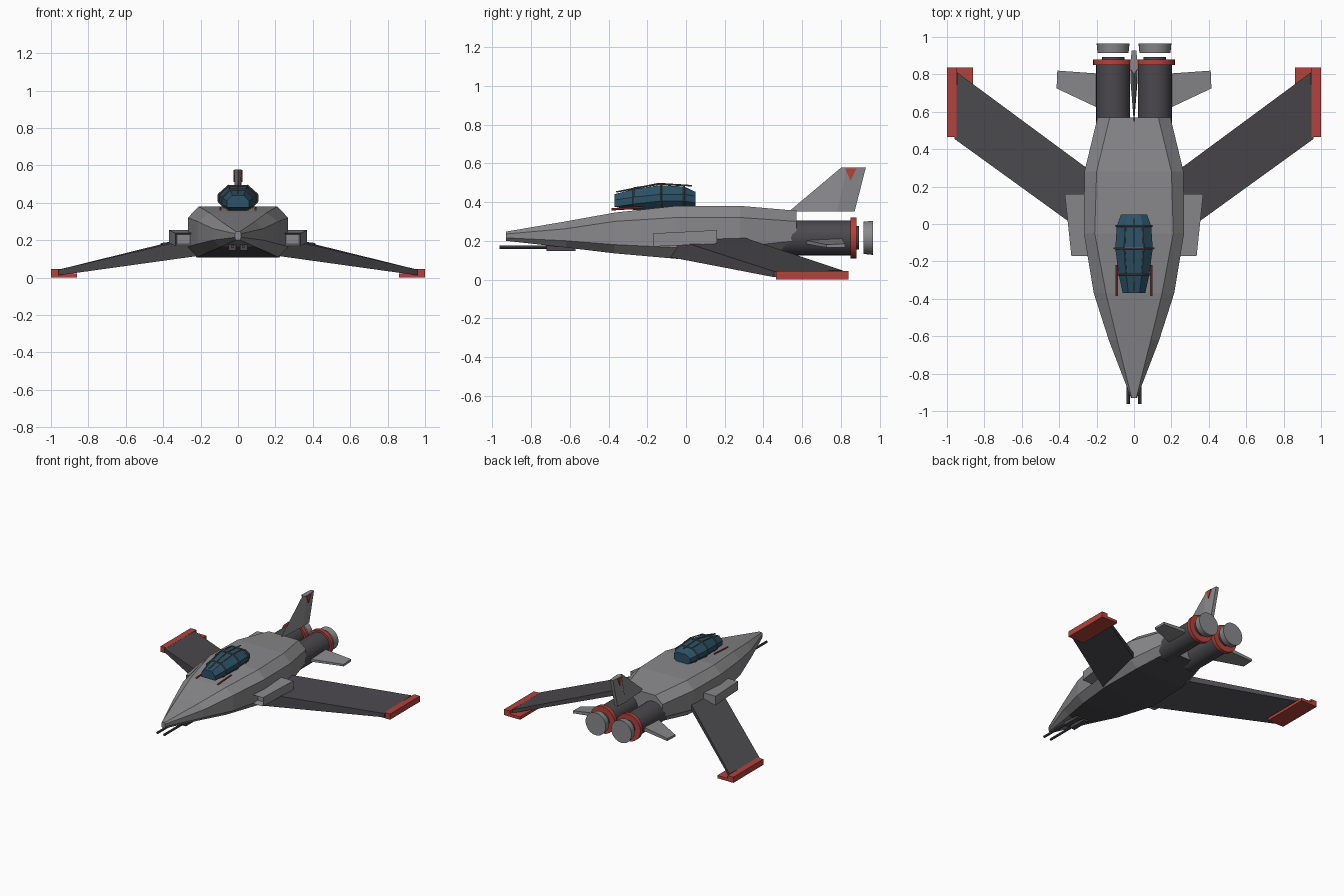
import bpy, bmesh
from mathutils import Matrix, Vector

cube = bpy.data.objects.get("Cube")
if cube:
    bpy.data.objects.remove(cube, do_unlink=True)


def material(name, rgb):
    m = bpy.data.materials.new(name)
    m.use_nodes = True
    m.diffuse_color = (*rgb, 1)
    m.node_tree.nodes["Principled BSDF"].inputs["Base Color"].default_value = (*rgb, 1)
    return m


GREY = material("hull grey", (0.25, 0.25, 0.26))
DARK = material("dark grey", (0.07, 0.066, 0.074))
RED = material("trim red", (0.45, 0.055, 0.045))
BLUE = material("canopy blue", (0.025, 0.085, 0.135))
FRAME = material("frame brown grey", (0.13, 0.115, 0.11))


def finish(name, bm, mats, mirror=False, smooth=False):
    bmesh.ops.recalc_face_normals(bm, faces=bm.faces)
    me = bpy.data.meshes.new(name)
    bm.to_mesh(me)
    bm.free()
    ob = bpy.data.objects.new(name, me)
    bpy.context.collection.objects.link(ob)
    for m in mats:
        me.materials.append(m)
    if mirror:
        ob.modifiers.new("mirror", "MIRROR").use_mirror_merge = False
    if smooth:
        bpy.ops.object.select_all(action="DESELECT")
        ob.select_set(True)
        bpy.context.view_layer.objects.active = ob
        bpy.ops.object.shade_smooth_by_angle()
    return ob


def loft(rings):
    """Skin closed rings of equal point count and cap both ends."""
    bm = bmesh.new()
    vs = [[bm.verts.new(p) for p in r] for r in rings]
    n = len(vs[0])
    for a, b in zip(vs, vs[1:]):
        for i in range(n):
            j = (i + 1) % n
            bm.faces.new((a[i], a[j], b[j], b[i]))
    bm.faces.new(vs[0])
    bm.faces.new(vs[-1])
    bm.normal_update()
    return bm


def box(name, x, y, z, mat, mirror=True):
    rings = [[(px, y[0], z[0]), (px, y[1], z[0]), (px, y[1], z[1]), (px, y[0], z[1])] for px in x]
    return finish(name, loft(rings), [mat], mirror)


def rod(name, points, radius, mat, mirror=False):
    """Round rods through a chain of points."""
    bm = bmesh.new()
    for p, q in zip(points, points[1:]):
        p, q = Vector(p), Vector(q)
        m = Matrix.Translation((p + q) / 2) @ (q - p).to_track_quat("Z", "Y").to_matrix().to_4x4()
        bmesh.ops.create_cone(bm, cap_ends=True, segments=8, radius1=radius, radius2=radius,
                              depth=(q - p).length, matrix=m)
    return finish(name, bm, [mat], mirror)


def drum(name, y0, y1, r0, r1, mat):
    """Cylinder along y on the engine axis."""
    bm = bmesh.new()
    m = Matrix.Translation((0.112, (y0 + y1) / 2, 0.215)) @ Matrix.Rotation(-1.5708, 4, "X")
    bmesh.ops.create_cone(bm, cap_ends=True, segments=32, radius1=r0, radius2=r1, depth=y1 - y0, matrix=m)
    return finish(name, bm, [mat], True, True)


def full_ring(y, half):
    """Mirror a half outline of (x, z), listed top to bottom, into a ring."""
    return [(x, y, z) for x, z in half] + [(-x, y, z) for x, z in reversed(half)]


# Fuselage: y, top half width, side half width, belly half width, heights from top to belly
stations = [
    (-0.93, 0.012, 0.016, 0.012, 0.247, 0.235, 0.215, 0.2),
    (-0.62, 0.09, 0.135, 0.09, 0.3, 0.262, 0.2, 0.165),
    (-0.37, 0.15, 0.215, 0.16, 0.345, 0.3, 0.18, 0.135),
    (-0.05, 0.21, 0.268, 0.22, 0.38, 0.32, 0.165, 0.107),
    (0.28, 0.2, 0.265, 0.21, 0.38, 0.32, 0.17, 0.112),
    (0.57, 0.13, 0.195, 0.15, 0.355, 0.3, 0.2, 0.15),
]
rings = [full_ring(y, [(a, zt), (w, zu), (w, zl), (b, zb)])
         for y, a, w, b, zt, zu, zl, zb in stations]
bm = loft(rings)
bmesh.ops.recalc_face_normals(bm, faces=bm.faces)
for f in bm.faces:
    f.material_index = int(f.normal.z < -0.85 and f.calc_center_median().y > -0.7)
finish("fuselage", bm, [GREY, DARK])

# Swept wings with blunt leading edges
finish("wings", loft([
    [(0.22, -0.08, 0.115), (0.22, -0.08, 0.215), (0.22, 0.275, 0.225), (0.22, 0.275, 0.18)],
    [(0.96, 0.455, 0.012), (0.96, 0.455, 0.042), (0.945, 0.81, 0.046), (0.945, 0.81, 0.02)],
]), [DARK], True)

# Red wing tips
box("wing_tip_plate", (0.86, 0.955), (0.465, 0.838), (0.0, 0.022), RED)
box("wing_tip_rail", (0.95, 1.0), (0.465, 0.838), (0.0, 0.045), RED)

# Side intakes with recessed mouths
bm = loft([
    [(0.22, -0.17, 0.17), (0.335, -0.17, 0.17), (0.335, -0.17, 0.238), (0.22, -0.17, 0.238)],
    [(0.24, 0.16, 0.185), (0.37, 0.16, 0.185), (0.37, 0.16, 0.255), (0.24, 0.16, 0.255)],
])
bmesh.ops.recalc_face_normals(bm, faces=bm.faces)
mouth = [f for f in bm.faces if f.calc_center_median().y < -0.16]
bmesh.ops.inset_region(bm, faces=mouth, thickness=0.012)
bmesh.ops.translate(bm, verts=mouth[0].verts, vec=(0, 0.05, 0))
finish("side_intakes", bm, [GREY], True)

# Twin engines
drum("engine_barrels", 0.48, 0.86, 0.09, 0.09, DARK)
drum("engine_red_rings", 0.85, 0.88, 0.106, 0.106, RED)
drum("engine_cores", 0.87, 0.892, 0.06, 0.06, DARK)
drum("engine_nozzles", 0.915, 0.965, 0.083, 0.088, GREY)

# Tail fin, thickest near its rear, with red triangles
finish("tail_fin", loft([
    [(0, 0.53, 0.35), (0.02, 0.78, 0.35), (0.013, 0.87, 0.35), (-0.013, 0.87, 0.35), (-0.02, 0.78, 0.35)],
    [(0, 0.8, 0.577), (0.02, 0.83, 0.577), (0.013, 0.928, 0.577), (-0.013, 0.928, 0.577), (-0.02, 0.83, 0.577)],
]), [GREY])
finish("fin_red_marks", loft([
    [(x, 0.82, 0.574), (x, 0.88, 0.574), (x, 0.85, 0.51)] for x in (0.016, 0.023)
]), [RED], True)

# Tailplanes
finish("tailplanes", loft([
    [(0.17, 0.61, 0.185), (0.17, 0.61, 0.205), (0.17, 0.803, 0.215), (0.17, 0.803, 0.185)],
    [(0.414, 0.725, 0.165), (0.414, 0.725, 0.18), (0.41, 0.82, 0.185), (0.41, 0.82, 0.165)],
]), [GREY], True)

# Faceted canopy: y, width scale, base, waist and roof heights
spans = [(-0.37, 0.6, 0.375, 0.395, 0.44), (-0.27, 0.82, 0.36, 0.41, 0.467), (-0.13, 1, 0.36, 0.425, 0.487),
         (-0.01, 0.92, 0.365, 0.425, 0.48), (0.05, 0.7, 0.375, 0.415, 0.452)]
halves = [(y, [(0.05 * s, roof), (0.1 * s, waist + 0.015), (0.1 * s, waist - 0.02), (0.06 * s, base)])
          for y, s, base, waist, roof in spans]
finish("canopy", loft([full_ring(y, h) for y, h in halves]), [BLUE])

# Canopy frame hoops and rails
for i, (y, h) in enumerate(halves[1:4]):
    arch = [(x * 1.05, y, z + 0.003) for x, z in reversed(h)]
    arch += [(-x, py, z) for x, py, z in reversed(arch)]
    rod(f"canopy_hoop_{i + 1}", arch, 0.005, FRAME)
rod("canopy_roof_rails", [(0.042, -0.27, 0.472), (0.052, -0.13, 0.493), (0.047, -0.01, 0.485)],
    0.004, FRAME, True)
rod("canopy_top_rail", [(0, -0.36, 0.452), (0, -0.14, 0.495), (0, 0.03, 0.484)], 0.004, FRAME)
rod("canopy_red_rods", [(0.094, -0.385, 0.362), (0.094, -0.22, 0.372)], 0.006, RED, True)

# Nose guns
rod("gun_barrels", [(0.03, -0.963, 0.166), (0.03, -0.6, 0.166)], 0.009, DARK, True)
box("gun_housings", (0.012, 0.05), (-0.72, -0.57), (0.146, 0.18), DARK)
